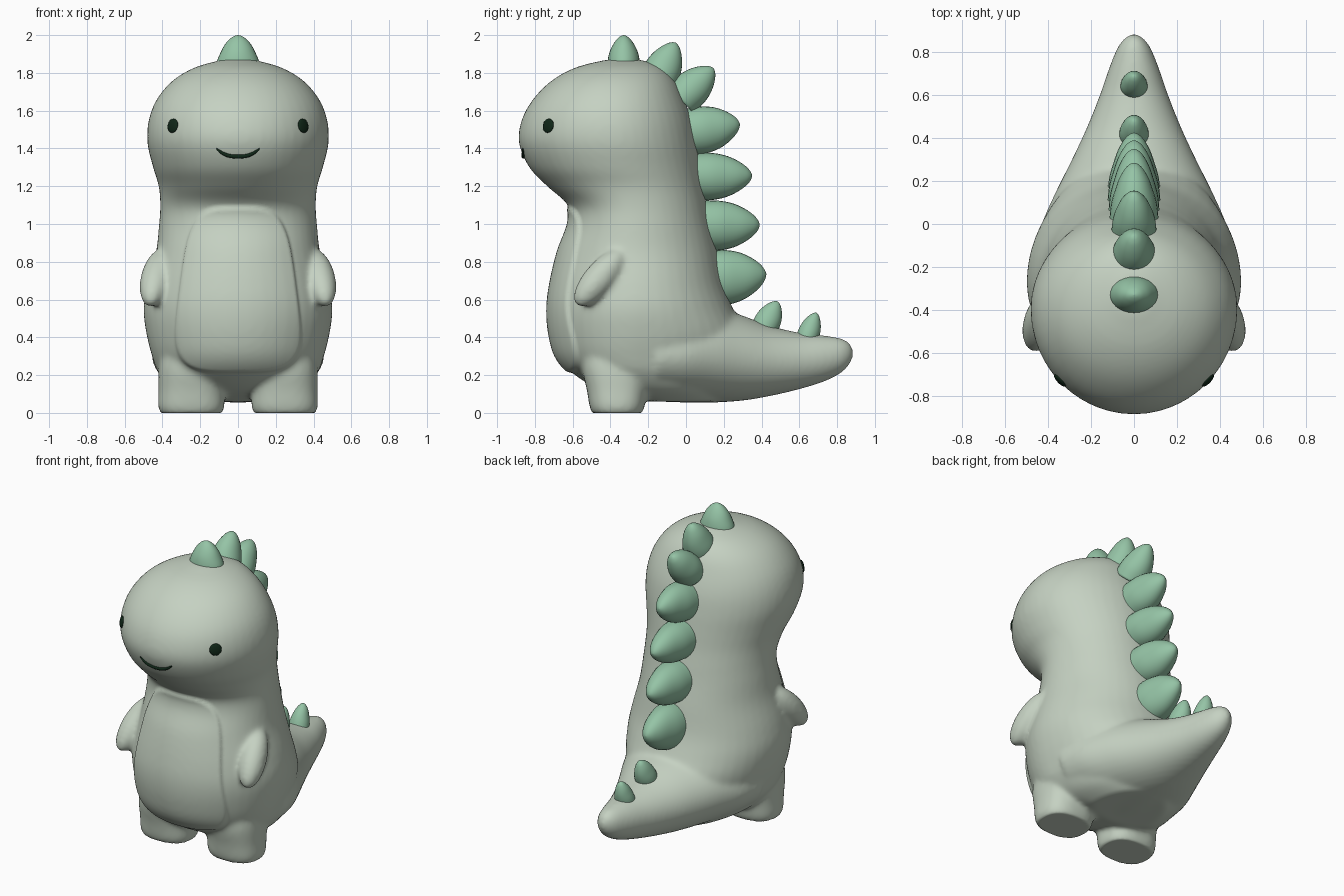
import bpy, bmesh, math
from mathutils import Vector, Matrix
from mathutils.bvhtree import BVHTree

if "Cube" in bpy.data.objects:
    bpy.data.objects.remove(bpy.data.objects["Cube"], do_unlink=True)


def material(name, color):
    m = bpy.data.materials.new(name)
    m.use_nodes = True
    m.diffuse_color = (*color, 1)
    bsdf = m.node_tree.nodes["Principled BSDF"]
    bsdf.inputs["Base Color"].default_value = (*color, 1)
    bsdf.inputs["Roughness"].default_value = 0.6
    return m


SKIN = material("pale sage", (0.56, 0.64, 0.54))
SPIKE = material("mint green", (0.30, 0.55, 0.38))
DARK = material("dark green", (0.005, 0.02, 0.009))


def smooth_rows(rows, steps=5):
    """Catmull-Rom interpolation through rows of numbers."""
    out = []
    for i in range(len(rows) - 1):
        a, b, c, d = (rows[max(0, min(len(rows) - 1, i + k))] for k in (-1, 0, 1, 2))
        for s in range(steps):
            t = s / steps
            out.append([0.5 * (2*q + (r - p)*t + (2*p - 5*q + 4*r - s4)*t*t
                               + (3*q - p - 3*r + s4)*t**3)
                        for p, q, r, s4 in zip(a, b, c, d)])
    return out + [list(rows[-1])]


def skin(bm, rings):
    """Bridge closed rings of points and cap both ends."""
    loops = [[bm.verts.new(p) for p in ring] for ring in rings]
    n = len(loops[0])
    for lo, hi in zip(loops, loops[1:]):
        for i in range(n):
            bm.faces.new((lo[i], lo[(i + 1) % n], hi[(i + 1) % n], hi[i]))
    bm.faces.new(loops[0][::-1])
    bm.faces.new(loops[-1])


def angles(n):
    return [(math.cos(2*math.pi*i/n), math.sin(2*math.pi*i/n)) for i in range(n)]


def squared(v, power):
    return math.copysign(abs(v)**power, v)


def finish(name, bm, mat):
    bmesh.ops.recalc_face_normals(bm, faces=bm.faces[:])
    me = bpy.data.meshes.new(name)
    bm.to_mesh(me)
    bm.free()
    me.materials.append(mat)
    me.polygons.foreach_set("use_smooth", [True] * len(me.polygons))
    ob = bpy.data.objects.new(name, me)
    bpy.context.scene.collection.objects.link(ob)
    return ob


bm = bmesh.new()

# Torso and head: height, front, back, half width, widest depth
torso = [
    (0.06, -0.22, 0.20, 0.22, -0.10), (0.12, -0.45, 0.24, 0.34, -0.18),
    (0.21, -0.60, 0.28, 0.42, -0.25), (0.30, -0.68, 0.30, 0.455, -0.27),
    (0.42, -0.715, 0.31, 0.485, -0.27), (0.55, -0.725, 0.25, 0.50, -0.27),
    (0.68, -0.71, 0.20, 0.48, -0.27), (0.85, -0.67, 0.165, 0.435, -0.27),
    (1.00, -0.615, 0.13, 0.418, -0.27), (1.10, -0.625, 0.11, 0.412, -0.28),
    (1.20, -0.735, 0.09, 0.42, -0.31), (1.30, -0.83, 0.075, 0.45, -0.36),
    (1.43, -0.885, 0.055, 0.48, -0.39), (1.55, -0.87, 0.03, 0.473, -0.40),
    (1.66, -0.81, -0.01, 0.43, -0.40), (1.76, -0.71, -0.06, 0.345, -0.39),
    (1.83, -0.58, -0.13, 0.225, -0.37), (1.87, -0.42, -0.24, 0.08, -0.34)]
skin(bm, [[(w*c, yc + s*((yb - yc) if s > 0 else (yc - yf)), z) for c, s in angles(48)]
          for z, yf, yb, w, yc in smooth_rows(torso)])

# Tail: depth, bottom, top, half width
tail = [(-0.15, 0.06, 0.55, 0.46), (0.0, 0.055, 0.56, 0.43), (0.15, 0.055, 0.56, 0.365),
        (0.30, 0.065, 0.515, 0.29), (0.45, 0.09, 0.46, 0.22), (0.60, 0.125, 0.425, 0.16),
        (0.73, 0.165, 0.41, 0.115), (0.82, 0.21, 0.395, 0.078),
        (0.865, 0.255, 0.37, 0.045), (0.885, 0.295, 0.335, 0.012)]
skin(bm, [[(w*c, y, (lo + hi)/2 + s*(hi - lo)/2) for c, s in angles(40)]
          for y, lo, hi, w in smooth_rows(tail)])

for side in (1, -1):
    # Stubby legs: height, half width, half depth
    leg = [(-0.012, 0.155, 0.125), (0.03, 0.175, 0.145), (0.12, 0.174, 0.16),
           (0.24, 0.172, 0.185), (0.36, 0.15, 0.18)]
    skin(bm, [[(side*0.247 + rx*squared(c, 0.8), -0.365 + ry*squared(s, 0.8), z)
               for c, s in angles(32)] for z, rx, ry in smooth_rows(leg)])
    # Arms hanging forward
    axis = Vector((side*0.06, -0.20, -0.23))
    place = (Matrix.Translation((side*0.432, -0.455, 0.715))
             @ axis.to_track_quat('Z', 'Y').to_matrix().to_4x4()
             @ Matrix.Diagonal((0.083, 0.083, 0.195, 1)))
    bmesh.ops.create_uvsphere(bm, u_segments=24, v_segments=16, radius=1, matrix=place)

# Fuse the parts into one soft skin
rough = finish("body_parts", bm, SKIN)
remesh = rough.modifiers.new("fuse", 'REMESH')
remesh.mode = 'VOXEL'
remesh.voxel_size = 0.014
soften = rough.modifiers.new("soften", 'SMOOTH')
soften.factor = 0.5
soften.iterations = 12
bpy.context.view_layer.update()
graph = bpy.context.evaluated_depsgraph_get()
bm = bmesh.new()
bm.from_object(rough, graph)
bpy.data.objects.remove(rough, do_unlink=True)
bm.normal_update()

# Raised belly panel and flat soles
shifts = []
for v in bm.verts:
    x, y, z = v.co
    if y < -0.35 and v.normal.y < -0.15:
        half = 0.37 - 0.133*(z - 0.25)
        edge = (abs(x/half)**4 + abs((z - 0.655)/0.45)**4)**0.25
        t = max(0, min(1, (1 - edge)/0.07))
        shifts.append((v, v.normal*0.016*t*t*(3 - 2*t)))
for v, shift in shifts:
    v.co += shift
for v in bm.verts:
    v.co.z = max(v.co.z, 0)
surface = BVHTree.FromBMesh(bm)
finish("body", bm, SKIN)


def on_face(x, z):
    hit, normal, _, _ = surface.ray_cast(Vector((x, -2, z)), Vector((0, 1, 0)))
    return hit, normal


# Eyes
for side, label in ((1, "left"), (-1, "right")):
    hit, normal = on_face(side*0.345, 1.52)
    bm = bmesh.new()
    bmesh.ops.create_uvsphere(
        bm, u_segments=24, v_segments=12, radius=1,
        matrix=Matrix.Translation(hit) @ normal.to_track_quat('Z', 'Y').to_matrix().to_4x4()
        @ Matrix.Diagonal((0.038, 0.038, 0.012, 1)))
    finish(label + "_eye", bm, DARK)

# Smiling mouth
bm = bmesh.new()
rings = []
for i in range(25):
    u = i/12 - 1
    hit, _ = on_face(0.115*u, 1.357 + 0.042*abs(u)**2.5)
    r = 0.011*(1 - 0.6*u**6)
    rings.append([(hit.x, hit.y + r*c, hit.z + r*s) for c, s in angles(10)])
skin(bm, rings)
finish("mouth", bm, DARK)

# Back spikes: base y, base z, tip y, tip z, half height, half width
spikes = [
    (-0.33, 1.80, -0.33, 2.00, 0.085, 0.12), (-0.16, 1.74, -0.055, 1.96, 0.10, 0.105),
    (-0.03, 1.66, 0.145, 1.825, 0.10, 0.105), (0.01, 1.485, 0.285, 1.53, 0.125, 0.115),
    (0.04, 1.25, 0.35, 1.255, 0.125, 0.12), (0.08, 0.99, 0.39, 0.995, 0.132, 0.125),
    (0.12, 0.71, 0.425, 0.735, 0.145, 0.125), (0.41, 0.44, 0.485, 0.59, 0.07, 0.07),
    (0.635, 0.38, 0.69, 0.53, 0.058, 0.065)]
# Spike outline: distance to tip, height share, width share
outline = smooth_rows([(0, 1, 1), (0.3, 1, 0.93), (0.55, 0.88, 0.76), (0.75, 0.66, 0.58),
                       (0.9, 0.4, 0.36), (0.975, 0.18, 0.17), (1, 0.02, 0.02)], 4)
for n, (by, bz, ty, tz, h, w) in enumerate(spikes, 1):
    base, tip = Vector((0, by, bz)), Vector((0, ty, tz))
    up = (tip - base).normalized().cross(Vector((1, 0, 0)))
    bm = bmesh.new()
    skin(bm, [[base.lerp(tip, t) + Vector((w*kw*c, 0, 0)) + up*(h*kh*s)
               for c, s in angles(28)] for t, kh, kw in outline])
    finish("back_spike_%d" % n, bm, SPIKE)
